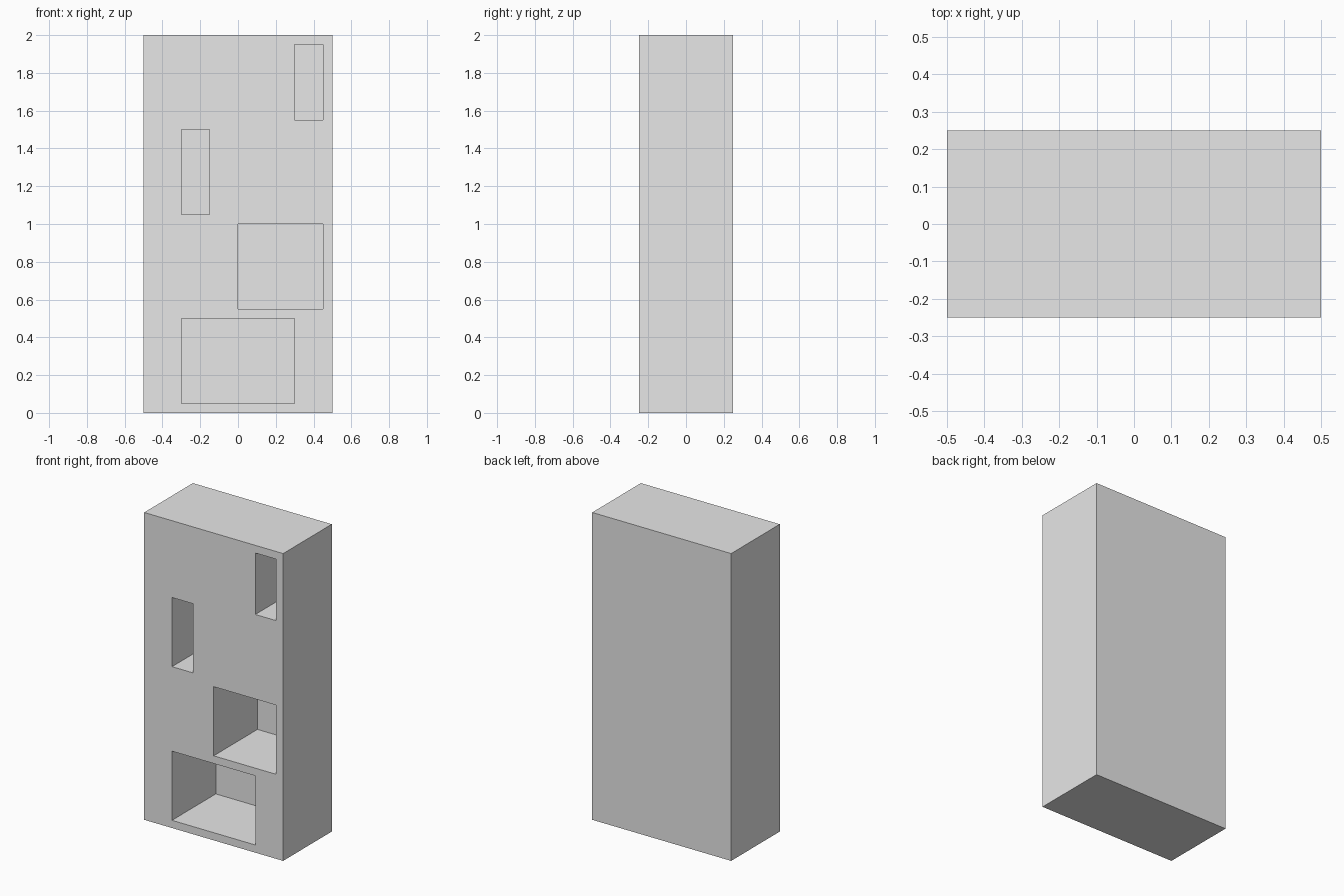
import bpy

# Remove the default cube
default = bpy.data.objects.get("Cube")
if default:
    bpy.data.objects.remove(default, do_unlink=True)

# One plain grey material
GREY = (0.8, 0.8, 0.8, 1.0)
grey = bpy.data.materials.new("plain_grey")
grey.use_nodes = True
grey.diffuse_color = GREY
for node in grey.node_tree.nodes:
    if node.type == 'BSDF_PRINCIPLED':
        node.inputs["Base Color"].default_value = GREY


def box(name, x, y, z):
    """Box spanning the given (low, high) ranges."""
    spans = (x, y, z)
    bpy.ops.mesh.primitive_cube_add(size=1, location=[(a + b) / 2 for a, b in spans])
    ob = bpy.context.object
    ob.name = name
    ob.scale = [b - a for a, b in spans]
    bpy.ops.object.transform_apply(location=True, rotation=True, scale=True)
    ob.data.materials.append(grey)
    return ob


# Solid upright block
block = box("cabinet_block", (-0.5, 0.5), (-0.25, 0.25), (0, 2))

# Recesses opening on the front, leaving a thin back wall
RECESS_Y = (-0.4, 0.2)
recesses = {
    "bottom_recess": ((-0.3, 0.3), (0.05, 0.5)),
    "lower_middle_recess": ((0.0, 0.45), (0.55, 1.0)),
    "upper_middle_recess": ((-0.3, -0.15), (1.05, 1.5)),
    "top_recess": ((0.3, 0.45), (1.55, 1.95)),
}
for name, (x, z) in recesses.items():
    cutter = box(name + "_cutter", x, RECESS_Y, z)
    cutter.hide_render = True
    cut = block.modifiers.new(name, 'BOOLEAN')
    cut.operation = 'DIFFERENCE'
    cut.solver = 'EXACT'
    cut.object = cutter
    bpy.context.view_layer.objects.active = block
    bpy.ops.object.modifier_apply(modifier=cut.name)
    bpy.data.objects.remove(cutter, do_unlink=True)
